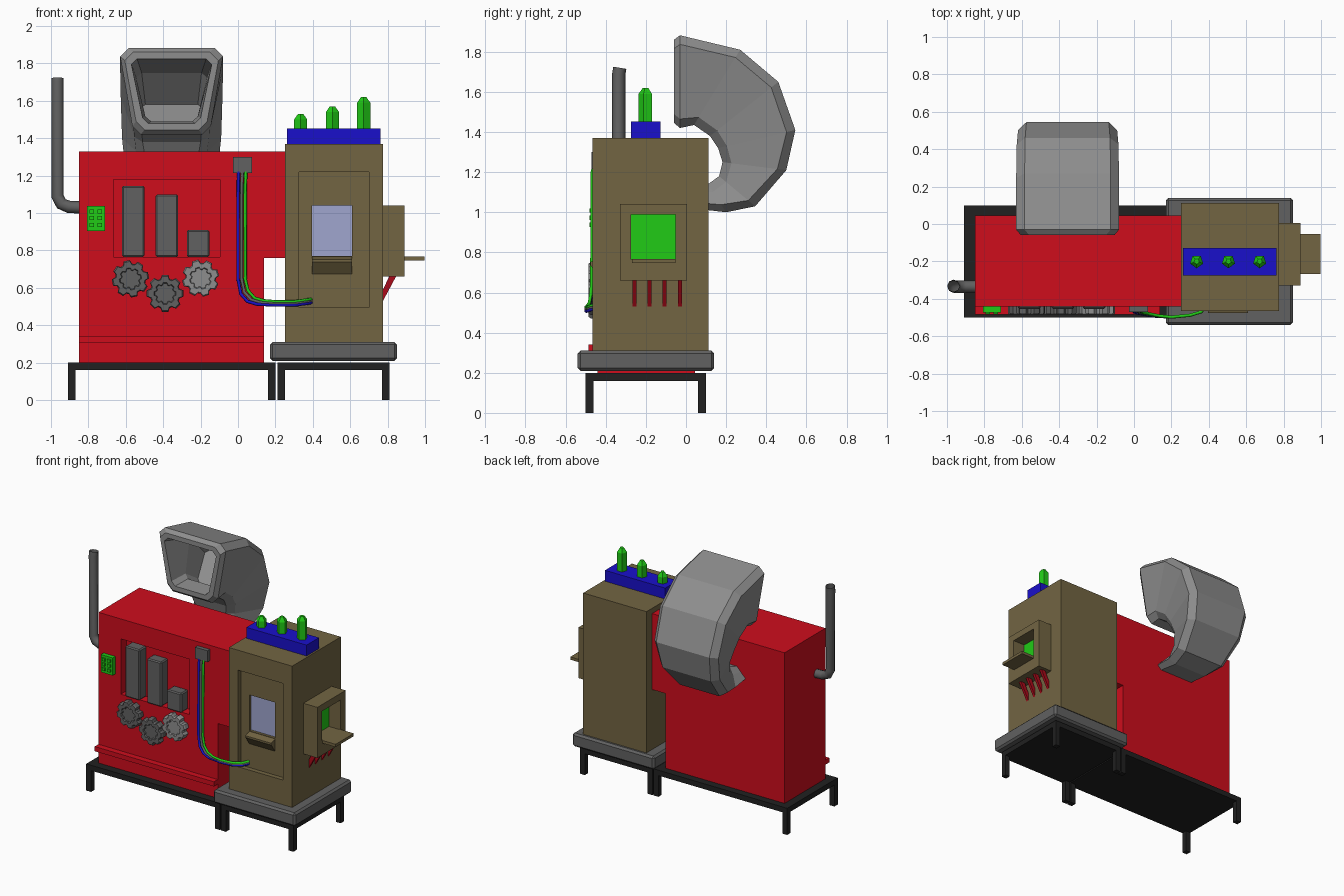
import bpy, bmesh, math
from mathutils import Vector

if "Cube" in bpy.data.objects:
    bpy.data.objects.remove(bpy.data.objects["Cube"])

def material(name, rgb):
    m = bpy.data.materials.new(name)
    m.diffuse_color = (*rgb, 1)
    m.use_nodes = True
    m.node_tree.nodes["Principled BSDF"].inputs["Base Color"].default_value = m.diffuse_color
    return m

RED = material("red_paint", (0.62, 0.004, 0.012))
BROWN = material("brown_metal", (0.17, 0.13, 0.055))
BLACK = material("black_frame", (0.015, 0.015, 0.015))
BLUE = material("blue_plastic", (0.01, 0.005, 0.6))
GREEN = material("green_plastic", (0.015, 0.6, 0.008))
GLASS = material("pale_glass", (0.35, 0.38, 0.62))
DARKRED = material("dark_red", (0.4, 0.003, 0.01))
STEEL = material("steel", (0.12, 0.12, 0.12))
LIGHT = material("light_steel", (0.27, 0.27, 0.27))

def finish(name, bm, mat=None, bevel=0):
    bmesh.ops.recalc_face_normals(bm, faces=bm.faces)
    if bevel:
        bmesh.ops.bevel(bm, geom=bm.edges[:], offset=bevel, segments=1, affect='EDGES')
    me = bpy.data.meshes.new(name)
    bm.to_mesh(me)
    bm.free()
    ob = bpy.data.objects.new(name, me)
    bpy.context.collection.objects.link(ob)
    if mat:
        me.materials.append(mat)
    return ob

def box(name, x, y, z, mat=None, bevel=0):
    bm = bmesh.new()
    bmesh.ops.create_cube(bm, size=1)
    for v in bm.verts:
        v.co = [(r[0] + r[1]) / 2 + c * (r[1] - r[0]) for r, c in zip((x, y, z), v.co)]
    return finish(name, bm, mat, bevel)

def loft(name, rings, mat=None):
    """Skin a list of equal-length rings and cap both ends."""
    bm = bmesh.new()
    vs = [[bm.verts.new(p) for p in r] for r in rings]
    n = len(vs[0])
    for a, b in zip(vs, vs[1:]):
        for i in range(n):
            bm.faces.new((a[i], a[(i + 1) % n], b[(i + 1) % n], b[i]))
    bm.faces.new(vs[0])
    bm.faces.new(vs[-1])
    return finish(name, bm, mat)

def prism_xz(name, pts, y, mat):
    return loft(name, [[(px, yy, pz) for px, pz in pts] for yy in y], mat)

def cut(ob, x, y, z):
    c = box("cutter", x, y, z)
    c.hide_render = True
    m = ob.modifiers.new("cut", 'BOOLEAN')
    m.object, m.operation, m.solver = c, 'DIFFERENCE', 'EXACT'
    bpy.context.view_layer.objects.active = ob
    bpy.ops.object.modifier_apply(modifier=m.name)
    bpy.data.objects.remove(c)

def tube(name, pts, radius, mat, res=1, caps=True):
    cu = bpy.data.curves.new(name, 'CURVE')
    cu.dimensions = '3D'
    cu.bevel_depth, cu.bevel_resolution, cu.use_fill_caps = radius, res, caps
    s = cu.splines.new('POLY')
    s.points.add(len(pts) - 1)
    for p, co in zip(s.points, pts):
        p.co = (*co, 1)
    ob = bpy.data.objects.new(name, cu)
    bpy.context.collection.objects.link(ob)
    cu.materials.append(mat)

# Two black stands with square legs
for side, x0, x1 in (("left", -0.91, 0.20), ("right", 0.21, 0.81)):
    box(side + "_stand_top", (x0, x1), (-0.5, 0.1), (0.16, 0.2), BLACK)
    for lx in (x0, x1 - 0.04):
        for ly in (-0.5, 0.06):
            box(side + "_stand_leg", (lx, lx + 0.04), (ly, ly + 0.04), (0, 0.17), BLACK)

# Red cabinet: stepped outline with a panel recess, and skirting strip
cabinet = prism_xz("red_cabinet", [(-0.85, 0.2), (0.14, 0.2), (0.14, 0.76), (0.25, 0.76),
                                   (0.25, 1.33), (-0.85, 1.33)], (-0.44, 0.045), RED)
cut(cabinet, (-0.665, -0.095), (-0.6, -0.37), (0.765, 1.18))
box("skirting_strip", (-0.85, 0.14), (-0.485, -0.43), (0.305, 0.34), RED)

# Grey columns inside the recess
for x, top in ((-0.56, 1.145), (-0.38, 1.10), (-0.213, 0.91)):
    box("gauge_column", (x - 0.06, x + 0.06), (-0.455, -0.37), (0.765, top), STEEL, 0.008)

# Eight-toothed gears
def gear(x, z, turn, mat):
    def ring(scale, y):
        out = []
        for i in range(8):
            for da, r in ((-0.30, 0.082), (-0.17, 0.1), (0.17, 0.1), (0.30, 0.082)):
                a = turn + i * math.pi / 4 + da
                out.append((x + r * scale * math.cos(a), y, z + r * scale * math.sin(a)))
        return out
    loft("gear", [ring(1, -0.44), ring(1, -0.475), ring(0.93, -0.485),
                  ring(0.6, -0.485), ring(0.55, -0.475)], mat)

gear(-0.575, 0.648, 0.2, STEEL)
gear(-0.39, 0.57, 0.0, STEEL)
gear(-0.2, 0.652, 0.3, LIGHT)

# Green keypad with buttons
box("keypad", (-0.808, -0.71), (-0.472, -0.44), (0.905, 1.037), GREEN)
for x in (-0.781, -0.738):
    for z in (0.937, 0.973, 1.009):
        box("keypad_button", (x - 0.012, x + 0.012), (-0.482, -0.47),
            (z - 0.011, z + 0.011), GREEN)

# Junction box and three wires to the brown cabinet
box("junction_box", (-0.027, 0.075), (-0.47, -0.44), (1.215, 1.30), STEEL)
for i, mat in enumerate((BLUE, STEEL, GREEN)):
    x, z = i * 0.019, 0.508 + i * 0.009
    tube("wire", [(x + 0.003, -0.455, 1.245), (x + 0.003, -0.468, 1.2), (x, -0.468, 1.1),
                  (x, -0.47, 0.65), (x + 0.015, -0.475, z + 0.06), (0.05 + x, -0.482, z + 0.02),
                  (0.1 + x, -0.492, z + 0.005), (0.2, -0.498, z), (0.3, -0.488, z),
                  (0.36, -0.47, z + 0.008), (0.395, -0.42, z + 0.014)], 0.009, mat)

# Exhaust pipe, open at the top
tube("exhaust_pipe", [(-0.84, -0.335, 1.03), (-0.905, -0.335, 1.033), (-0.945, -0.335, 1.05),
                      (-0.965, -0.335, 1.09), (-0.965, -0.335, 1.69), (-0.965, -0.33, 1.72)],
     0.033, STEEL, 2, False)

# Curved hopper horn: chamfered trapezoid sections swept back, up and forward
def section(outer, inner, wo, wi, k=0.045):
    o, i = Vector((0, *outer)), Vector((0, *inner))
    k = min(k, 0.3 * (o - i).length)
    d = (i - o).normalized() * k
    pts = [(-wo + k, o), (wo - k, o), (wo, o + d), (wi, i - d), (wi - k, i),
           (-wi + k, i), (-wi, i - d), (-wo, o + d)]
    return [Vector((-0.355 + w, p.y, p.z)) for w, p in pts]

loft("hopper_horn", [
    section((0.03, 1.02), (0.03, 1.12), 0.17, 0.13),
    section((0.20, 1.00), (0.11, 1.14), 0.18, 0.13),
    section((0.345, 1.03), (0.165, 1.18), 0.21, 0.15),
    section((0.50, 1.21), (0.182, 1.25), 0.245, 0.17),
    section((0.545, 1.41), (0.16, 1.32), 0.265, 0.19),
    section((0.46, 1.65), (0.12, 1.38), 0.272, 0.20),
    section((0.27, 1.81), (0.04, 1.435), 0.275, 0.205),
    section((-0.03, 1.882), (-0.03, 1.42), 0.275, 0.21),
    section((-0.06, 1.86), (-0.06, 1.445), 0.25, 0.19),
    section((-0.06, 1.825), (-0.06, 1.48), 0.215, 0.155, 0.03),
    section((0.22, 1.75), (0.07, 1.49), 0.19, 0.14, 0.03),
    section((0.38, 1.58), (0.18, 1.42), 0.17, 0.12, 0.03)], LIGHT)

# Brown cabinet on a bevelled plinth, front recess and window niche
box("plinth", (0.17, 0.85), (-0.54, 0.14), (0.21, 0.31), STEEL, 0.014)
tower = box("brown_cabinet", (0.25, 0.775), (-0.465, 0.112), (0.31, 1.37), BROWN)
cut(tower, (0.325, 0.70), (-0.6, -0.43), (0.495, 1.22))
cut(tower, (0.395, 0.61), (-0.6, -0.40), (0.77, 1.04))
box("window", (0.395, 0.61), (-0.41, -0.395), (0.77, 1.04), GLASS)
loft("window_ledge", [[(x, -0.42, 0.77), (x, -0.477, 0.752), (x, -0.477, 0.738), (x, -0.42, 0.66)]
                      for x in (0.395, 0.61)], BROWN)

# Side hatch with tray, green screen and red struts
hatch = box("side_hatch", (0.77, 0.89), (-0.33, 0.005), (0.66, 1.04), BROWN)
cut(hatch, (0.785, 1), (-0.273, -0.053), (0.765, 0.99))
box("hatch_screen", (0.78, 0.792), (-0.273, -0.053), (0.765, 0.99), GREEN)
box("hatch_tray", (0.88, 0.998), (-0.268, -0.053), (0.747, 0.768), BROWN)
for i in range(4):
    y = -0.257 + i * 0.0755
    prism_xz("hatch_strut", [(0.81, 0.665), (0.847, 0.665), (0.775, 0.53), (0.775, 0.59)],
             (y - 0.01, y + 0.01), DARKRED)

# Blue block with three five-sided green lamps
box("lamp_block", (0.262, 0.762), (-0.275, -0.128), (1.365, 1.452), BLUE)
for x, top in ((0.335, 1.53), (0.505, 1.57), (0.672, 1.62)):
    loft("lamp", [[(x + r * math.sin(a), -0.2 - r * math.cos(a), z)
                   for a in (k * math.tau / 5 for k in range(5))]
                  for r, z in ((0.037, 1.44), (0.037, top - 0.03), (0.015, top))], GREEN)
